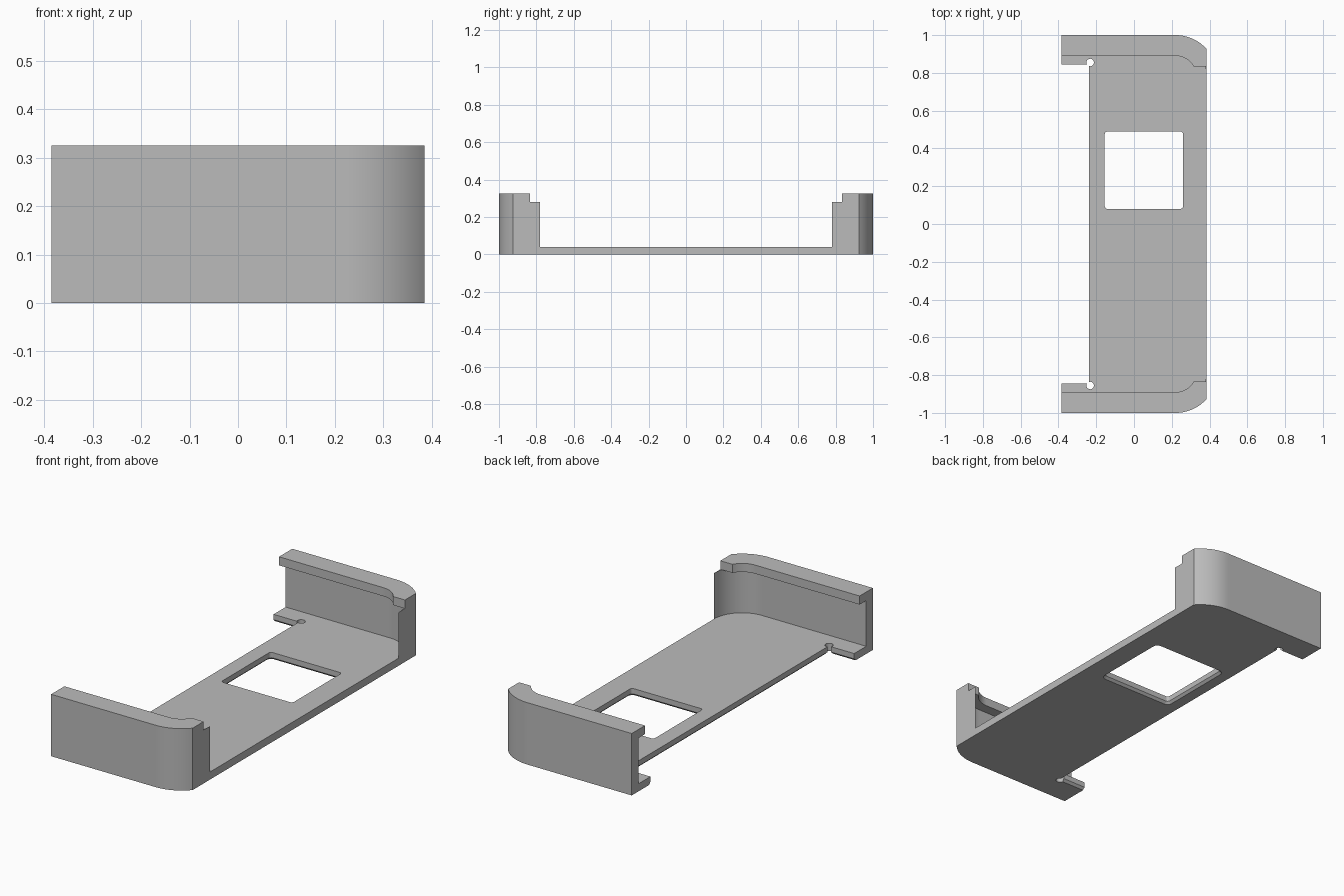
import bpy
import bmesh
import math

if "Cube" in bpy.data.objects:
    bpy.data.objects.remove(bpy.data.objects["Cube"], do_unlink=True)

HALF_X, HEIGHT, FLOOR, LIP_Z = 0.385, 0.325, 0.04, 0.28
CX, CY = 0.22, 0.78          # shared centre of the corner arcs
FAR, CHAMFER = 0.6, 0.012

grey = bpy.data.materials.new("plain grey")
grey.use_nodes = True
grey.diffuse_color = (0.5, 0.5, 0.5, 1)
grey.node_tree.nodes["Principled BSDF"].inputs["Base Color"].default_value = (0.5, 0.5, 0.5, 1)


def loft(name, layers):
    """Solid through stacked loops, each given as (points, z)."""
    bm = bmesh.new()
    rings = [[bm.verts.new((x, y, z)) for x, y in pts] for pts, z in layers]
    n = len(rings[0])
    for low, high in zip(rings, rings[1:]):
        for i in range(n):
            j = (i + 1) % n
            bm.faces.new((low[i], low[j], high[j], high[i]))
    bm.faces.new(rings[0][::-1])
    bm.faces.new(rings[-1])
    bmesh.ops.recalc_face_normals(bm, faces=bm.faces)
    mesh = bpy.data.meshes.new(name)
    bm.to_mesh(mesh)
    bm.free()
    mesh.materials.append(grey)
    obj = bpy.data.objects.new(name, mesh)
    bpy.context.collection.objects.link(obj)
    return obj


def arc_outline(radius, x_start, x_end, end_angle, steps=20):
    """Straight side, corner arc and open end, mirrored front to back."""
    half = [(x_start, CY + radius)]
    for i in range(steps + 1):
        a = math.pi / 2 + (end_angle - math.pi / 2) * i / steps
        half.append((CX + radius * math.cos(a), CY + radius * math.sin(a)))
    if x_end > half[-1][0] + 0.001:
        half.append((x_end, half[-1][1]))
    return half + [(x, -y) for x, y in reversed(half)]


def rounded_rect(x0, x1, y0, y1, r, grow=0.0, steps=6):
    pts = []
    corners = [(x1 - r, y1 - r), (x0 + r, y1 - r), (x0 + r, y0 + r), (x1 - r, y0 + r)]
    for k, (cx, cy) in enumerate(corners):
        for i in range(steps + 1):
            a = math.pi / 2 * (k + i / steps)
            pts.append((cx + (r + grow) * math.cos(a), cy + (r + grow) * math.sin(a)))
    return pts


def flared_cutter(name, *rect):
    """Through-cut whose lower rim opens out as a chamfer."""
    wide = rounded_rect(*rect, grow=CHAMFER + 0.01)
    snug = rounded_rect(*rect)
    return loft(name, [(wide, -0.01), (snug, CHAMFER), (snug, 0.1)])


# Outer block with its two rounded corners
outer_r = 1 - CY
bracket = loft("bracket_body", [
    (arc_outline(outer_r, -HALF_X, HALF_X, math.acos((HALF_X - CX) / outer_r)), z)
    for z in (0, HEIGHT)])

# Cavity between the walls, and the narrower opening between the lips
cavity = arc_outline(HALF_X - CX, -FAR, FAR, 0)
opening = arc_outline(0.11, -FAR, FAR, math.asin(0.5))
cutters = [
    loft("cavity_cutter", [(cavity, FLOOR), (cavity, LIP_Z)]),
    loft("lip_cutter", [(opening, LIP_Z), (opening, 0.5)]),
    flared_cutter("window_cutter", -0.155, 0.26, 0.08, 0.49, 0.015),
    flared_cutter("side_cutter", -FAR, -0.237, -0.845, 0.845, 0.004),
]

# Small round reliefs in the corners beside the tabs
for side in (-1, 1):
    x, y, r = -0.232, 0.855 * side, 0.02
    hole = rounded_rect(x - r, x + r, y - r, y + r, r * 0.999)
    cutters.append(loft("relief_cutter", [(hole, -0.05), (hole, 0.1)]))

bpy.ops.object.select_all(action="DESELECT")
bpy.context.view_layer.objects.active = bracket
bracket.select_set(True)
for cutter in cutters:
    cutter.hide_render = True
    mod = bracket.modifiers.new(cutter.name, "BOOLEAN")
    mod.operation = "DIFFERENCE"
    mod.solver = "EXACT"
    mod.object = cutter
    bpy.ops.object.modifier_apply(modifier=mod.name)
for cutter in cutters:
    bpy.data.objects.remove(cutter, do_unlink=True)

bpy.ops.object.shade_smooth_by_angle(angle=math.radians(30))
